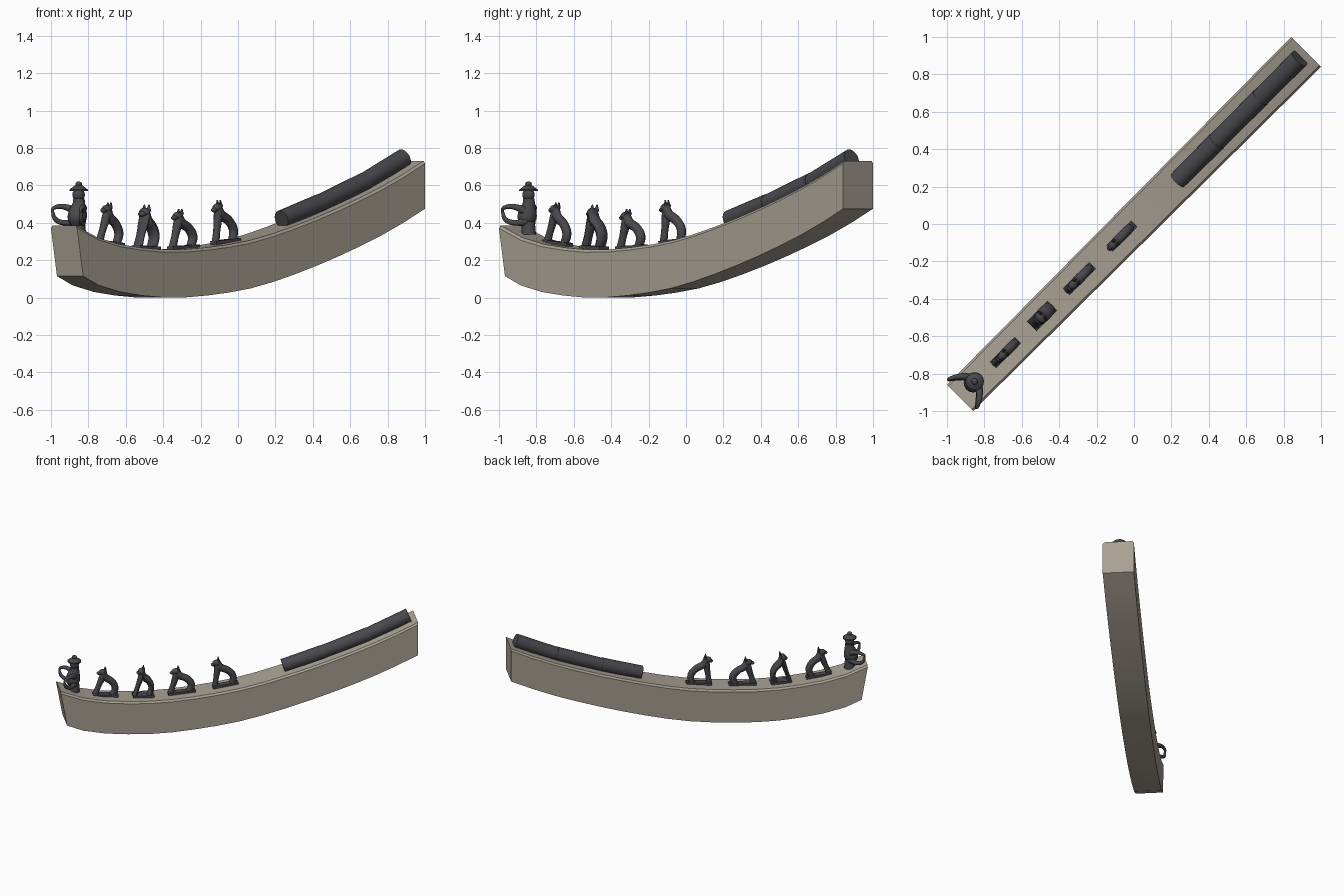
import bpy, bmesh, math
from mathutils import Vector, Matrix

if "Cube" in bpy.data.objects:
    bpy.data.objects.remove(bpy.data.objects["Cube"])

R2 = math.sqrt(2)


def material(name, rgb):
    m = bpy.data.materials.new(name)
    m.diffuse_color = (*rgb, 1)
    m.use_nodes = True
    m.node_tree.nodes["Principled BSDF"].inputs["Base Color"].default_value = m.diffuse_color
    return m


STONE = material("warm grey stone", (0.40, 0.355, 0.295))
DARK = material("dark glazed clay", (0.066, 0.066, 0.075))


def finish(bm, name, mat, matrix=Matrix(), angle=40):
    bmesh.ops.recalc_face_normals(bm, faces=bm.faces)
    bm.transform(matrix)
    me = bpy.data.meshes.new(name)
    bm.to_mesh(me)
    bm.free()
    me.materials.append(mat)
    ob = bpy.data.objects.new(name, me)
    bpy.context.collection.objects.link(ob)
    bpy.ops.object.select_all(action='DESELECT')
    ob.select_set(True)
    bpy.context.view_layer.objects.active = ob
    bpy.ops.object.shade_smooth_by_angle(angle=math.radians(angle))
    return ob


def loft(bm, rings):
    vs = [[bm.verts.new(p) for p in r] for r in rings]
    n = len(vs[0])
    for a, b in zip(vs, vs[1:]):
        for i in range(n):
            bm.faces.new((a[i], a[(i + 1) % n], b[(i + 1) % n], b[i]))
    bm.faces.new(vs[0])
    bm.faces.new(vs[-1])


def spline(pts, x, k=1):
    """Smooth interpolation of rows keyed by their first value."""
    n = len(pts)
    i = max(j for j in range(n - 1) if j == 0 or pts[j][0] <= x)
    a, b, c, d = (pts[max(0, min(n - 1, i + o))] for o in (-1, 0, 1, 2))
    h = c[0] - b[0]
    t = (x - b[0]) / h
    m0 = (c[k] - a[k]) / (c[0] - a[0]) * h
    m1 = (d[k] - b[k]) / (d[0] - b[0]) * h
    return ((2*t**3 - 3*t**2 + 1) * b[k] + (t**3 - 2*t**2 + t) * m0
            + (3*t**2 - 2*t**3) * c[k] + (t**3 - t**2) * m1)


def tube(bm, pts, sides=10, steps=4):
    """Sweep round rings along rows of (u, v, n, radius)."""
    rows = [(i, *p) for i, p in enumerate(pts)]
    N = (len(pts) - 1) * steps
    path = [[spline(rows, i / steps, k) for k in (1, 2, 3, 4)] for i in range(N + 1)]
    cen = [Vector(p[:3]) for p in path]
    rings, side = [], Vector((0, 1, 0.01))
    for i, p in enumerate(path):
        t = (cen[min(i + 1, N)] - cen[max(i - 1, 0)]).normalized()
        side = (side - t * side.dot(t)).normalized()
        up = t.cross(side)
        rings.append([cen[i] + p[3] * (side * math.cos(a) + up * math.sin(a))
                      for a in (2 * math.pi * j / sides for j in range(sides))])
    loft(bm, rings)


def ball(bm, c, r):
    bmesh.ops.create_uvsphere(bm, u_segments=14, v_segments=9, radius=1,
                              matrix=Matrix.Translation(c) @ Matrix.Diagonal((*r, 1)))


def cone(bm, c, r1, r2, h, sides=16):
    bmesh.ops.create_cone(bm, cap_ends=True, segments=sides, radius1=r1, radius2=r2,
                          depth=h, matrix=Matrix.Translation(c))


# Underside curve of the ridge: (position on the diagonal, height)
BOTTOM = [(-0.93, 0.125), (-0.775, 0.05), (-0.575, 0.01), (-0.375, 0.0), (-0.075, 0.035),
          (0.125, 0.088), (0.425, 0.205), (0.725, 0.352), (0.92, 0.475)]


def top(c):
    return spline(BOTTOM, c) + 0.256


def frame(c, z, tilt=1.0):
    """Local axes: u along the ridge, v across it, n up."""
    slope = (top(c + 0.01) - top(c - 0.01)) / (0.02 * R2) * tilt
    return (Matrix.Translation((c, c, z)) @ Matrix.Rotation(math.pi / 4, 4, 'Z')
            @ Matrix.Rotation(-math.atan(slope), 4, 'Y'))


# Curved ridge beam with chamfered top edges and a slanted lower end
bm = bmesh.new()
rings = []
SEG = 16
for i in range(SEG + 1):
    c = -0.93 + 1.85 * i / SEG
    w = 0.070 + 0.01 * i / SEG
    cb = c + (0.032 if i == 0 else 0)
    zb, zt = (0.115 if i == 0 else spline(BOTTOM, c)), top(c) + (0.004 if i == 0 else 0)
    sec = [(cb, w, zb), (c, w, zt - 0.014), (c, w - 0.008, zt),
           (c, -w + 0.008, zt), (c, -w, zt - 0.014), (cb, -w, zb)]
    rings.append([(q + v, q - v, z) for q, v, z in sec])
loft(bm, rings)
finish(bm, "ridge_beam", STONE, angle=20)

# Three round cover tiles along the upper half
for i, (a, b) in enumerate([(0.232, 0.44), (0.43, 0.675), (0.665, 0.885)]):
    p, q = (Vector((c, c, top(c) + 0.036)) for c in (a, b))
    d = q - p
    bm = bmesh.new()
    bmesh.ops.create_cone(bm, cap_ends=True, segments=24, radius1=0.049, radius2=0.052,
                          depth=d.length)
    finish(bm, f"cover_tile_{i + 1}", DARK,
           Matrix.Translation((p + q) / 2) @ d.to_track_quat('Z', 'Y').to_matrix().to_4x4())


# Seated beasts
def beast(name, c, su, sv, sn, lean):
    bm = bmesh.new()
    bmesh.ops.create_cube(bm, size=1, matrix=Matrix.Translation((0, 0, 0.005))
                          @ Matrix.Diagonal((0.19, 0.05, 0.026, 1)))
    tube(bm, [(-0.078, 0, 0.01, 0.022), (-0.062, 0, 0.07, 0.020),
              (-0.046, 0, 0.13, 0.024), (-0.034, 0, 0.18, 0.026)])          # foreleg and neck
    tube(bm, [(-0.034, 0, 0.185, 0.024), (-0.015, 0, 0.15, 0.027), (0.03, 0, 0.122, 0.026),
              (0.06, 0, 0.085, 0.026), (0.066, 0, 0.05, 0.025), (0.052, 0, 0.01, 0.024)])  # back
    ball(bm, (-0.042, 0, 0.192), (0.032, 0.024, 0.024))                     # head
    ball(bm, (-0.066, 0, 0.183), (0.020, 0.017, 0.014))                     # muzzle
    for s in (-1, 1):
        cone(bm, (-0.026, s * 0.012, 0.215), 0.013, 0.003, 0.034, 8)        # ears
    shear = Matrix.Identity(4)
    shear[0][2] = lean
    finish(bm, name, DARK, frame(c, top(c), 0.7) @ Matrix.Diagonal((su, sv, sn, 1)) @ shear)


for i, row in enumerate([(-0.065, 0.98, 0.95, 1.0, -0.03), (-0.292, 1.05, 1.0, 0.92, 0.05),
                         (-0.492, 0.80, 1.45, 1.03, 0.10), (-0.688, 0.98, 0.95, 0.97, 0.02)]):
    beast(f"seated_beast_{i + 1}", *row)

# Hatted rider with swept wings at the lower end
bm = bmesh.new()
cone(bm, (0, 0, 0.372), 0.040, 0.034, 0.07)
tube(bm, [(-0.012, 0, 0.385, 0.030), (-0.012, 0, 0.42, 0.050), (-0.006, 0, 0.46, 0.048),
          (0.002, 0, 0.50, 0.034), (0.002, 0, 0.53, 0.030)], 16)            # body
ball(bm, (0, 0, 0.55), (0.034, 0.034, 0.034))
cone(bm, (0, 0, 0.575), 0.05, 0.05, 0.008)
cone(bm, (0, 0, 0.589), 0.048, 0.020, 0.022)
ball(bm, (0, 0, 0.607), (0.018, 0.018, 0.014))
for s in (-1, 1):
    tube(bm, [(0.0, s * 0.02, 0.46, 0.026), (-0.018, s * 0.055, 0.478, 0.019),
              (-0.05, s * 0.085, 0.488, 0.014), (-0.085, s * 0.105, 0.478, 0.010),
              (-0.094, s * 0.105, 0.455, 0.006)])                           # upper wing
    tube(bm, [(0.0, s * 0.02, 0.41, 0.026), (-0.025, s * 0.055, 0.40, 0.016),
              (-0.06, s * 0.085, 0.405, 0.014), (-0.082, s * 0.1, 0.425, 0.012),
              (-0.092, s * 0.105, 0.46, 0.008)])                            # lower wing
finish(bm, "hatted_rider", DARK, Matrix.Translation((-0.852, -0.842, 0))
       @ Matrix.Rotation(math.pi / 4, 4, 'Z'))
